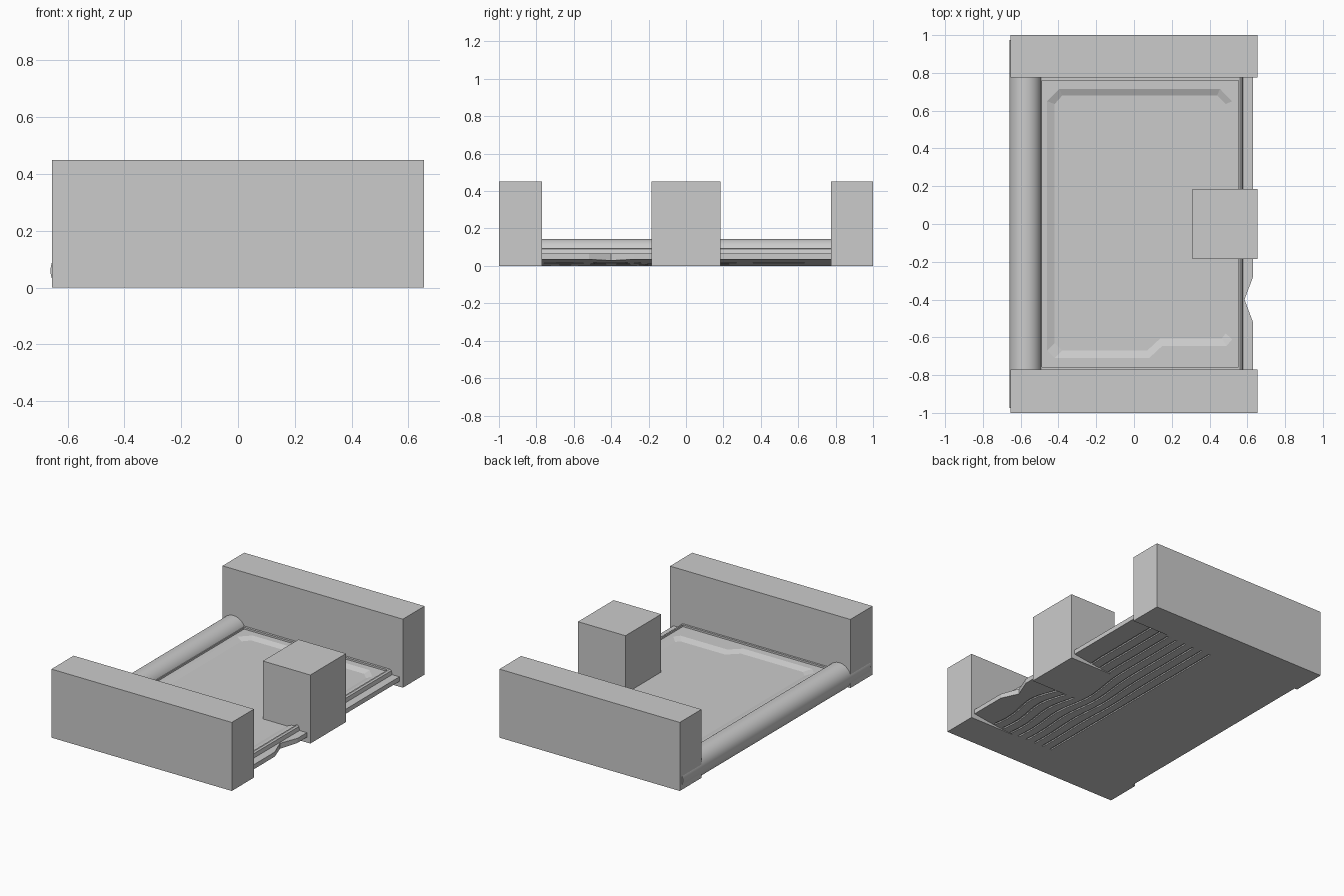
import bpy, bmesh, math

cube = bpy.data.objects.get("Cube")
if cube:
    bpy.data.objects.remove(cube, do_unlink=True)

grey = bpy.data.materials.new("light grey")
grey.use_nodes = True
grey.diffuse_color = (0.6, 0.6, 0.6, 1)
grey.node_tree.nodes["Principled BSDF"].inputs["Base Color"].default_value = (0.6, 0.6, 0.6, 1)


def loft(name, rings):
    """Closed solid through a row of equal-length vertex rings."""
    bm = bmesh.new()
    rows = [[bm.verts.new(p) for p in ring] for ring in rings]
    n = len(rows[0])
    for a, b in zip(rows, rows[1:]):
        for i in range(n):
            j = (i + 1) % n
            bm.faces.new((a[i], a[j], b[j], b[i]))
    bm.faces.new(rows[0])
    bm.faces.new(rows[-1])
    bmesh.ops.recalc_face_normals(bm, faces=bm.faces)
    mesh = bpy.data.meshes.new(name)
    bm.to_mesh(mesh)
    bm.free()
    mesh.materials.append(grey)
    obj = bpy.data.objects.new(name, mesh)
    bpy.context.collection.objects.link(obj)
    return obj


def box(name, x0, x1, y0, y1, z0, z1):
    base = [(x0, y0), (x1, y0), (x1, y1), (x0, y1)]
    return loft(name, [[(x, y, z) for x, y in base] for z in (z0, z1)])


def along_y(name, profile, half):
    return loft(name, [[(x, y, z) for x, z in profile] for y in (-half, half)])


def cut(target, cutter):
    cutter.hide_render = True
    mod = target.modifiers.new("cut", 'BOOLEAN')
    mod.operation = 'DIFFERENCE'
    mod.solver = 'EXACT'
    mod.object = cutter
    deps = bpy.context.evaluated_depsgraph_get()
    mesh = bpy.data.meshes.new_from_object(target.evaluated_get(deps))
    target.modifiers.clear()
    target.data = mesh
    bpy.data.objects.remove(cutter, do_unlink=True)


def smooth(obj, degrees):
    bpy.ops.object.select_all(action='DESELECT')
    obj.select_set(True)
    bpy.context.view_layer.objects.active = obj
    bpy.ops.object.shade_smooth_by_angle(angle=math.radians(degrees))


# Support blocks
box("front_end_block", -0.655, 0.655, -1, -0.77, 0, 0.45)
box("back_end_block", -0.655, 0.655, 0.775, 1, 0, 0.45)
box("side_block", 0.31, 0.655, -0.185, 0.185, 0, 0.45)

# Rounded spine, cut flat at the bottom
R, CX, CZ = 0.085, -0.575, 0.06
low = -math.asin(CZ / R)
steps = 36
arc = []
for k in range(steps + 1):
    t = low + (math.pi - 2 * low) * k / steps
    arc.append((CX + R * math.cos(t), CZ + R * math.sin(t)))
spine = along_y("spine", arc, 0.975)
smooth(spine, 30)


# Tray with an underside that lifts gently toward the open edge
def underside(x):
    t = max(0.0, (x - 0.33) / 0.3)
    return 0.035 * t ** 1.2


lift = [(0.33 + 0.05 * k, underside(0.33 + 0.05 * k)) for k in range(7)]
profile = [(-0.55, 0)] + lift + [
    (0.63, 0.065), (0.577, 0.065), (0.572, 0.09), (0.562, 0.097),
    (-0.493, 0.097), (-0.5, 0.085), (-0.505, 0.06), (-0.55, 0.06)]
tray = along_y("tray", profile, 0.8)

# Raised rim around the panel
cut(tray, box("rim_cutter", -0.488, 0.553, -0.757, 0.76, 0.085, 0.2))

# Sloped recess with clipped corners and a stepped front edge
outer = [(-0.46, -0.67), (-0.42, -0.71), (0.08, -0.71), (0.15, -0.645),
         (0.49, -0.645), (0.52, -0.61), (0.52, 0.65), (0.455, 0.715),
         (-0.395, 0.715), (-0.46, 0.65)]
inner = [(-0.42, -0.63), (-0.38, -0.67), (0.07, -0.67), (0.14, -0.605),
         (0.465, -0.605), (0.485, -0.58), (0.485, 0.635), (0.44, 0.68),
         (-0.38, 0.68), (-0.42, 0.635)]
cut(tray, loft("recess_cutter", [
    [(x, y, 0.11) for x, y in outer],
    [(x, y, 0.085) for x, y in outer],
    [(x, y, 0.07) for x, y in inner]]))

# Finger notch in the open edge
wedge = [(0.585, -0.4), (0.65, -0.573), (0.65, -0.227)]
cut(tray, loft("notch_cutter", [[(x, y, z) for x, y in wedge] for z in (-0.05, 0.2)]))

# Wavy grip grooves underneath, wavier toward the open edge
for i in range(8):
    rings = []
    for k in range(33):
        y = -0.76 + 1.52 * k / 32
        fade = math.exp(-((y + 0.3) / 0.4) ** 2)
        x = 0.03 + 0.067 * i - 0.006 * i * fade * (1 + math.sin(9 * y + 2))
        left, right = x - 0.006, x + 0.006
        rings.append([(left, y, -0.02), (right, y, -0.02),
                      (right, y, underside(right) + 0.008),
                      (left, y, underside(left) + 0.008)])
    cut(tray, loft("groove_cutter", rings))
smooth(tray, 12)
